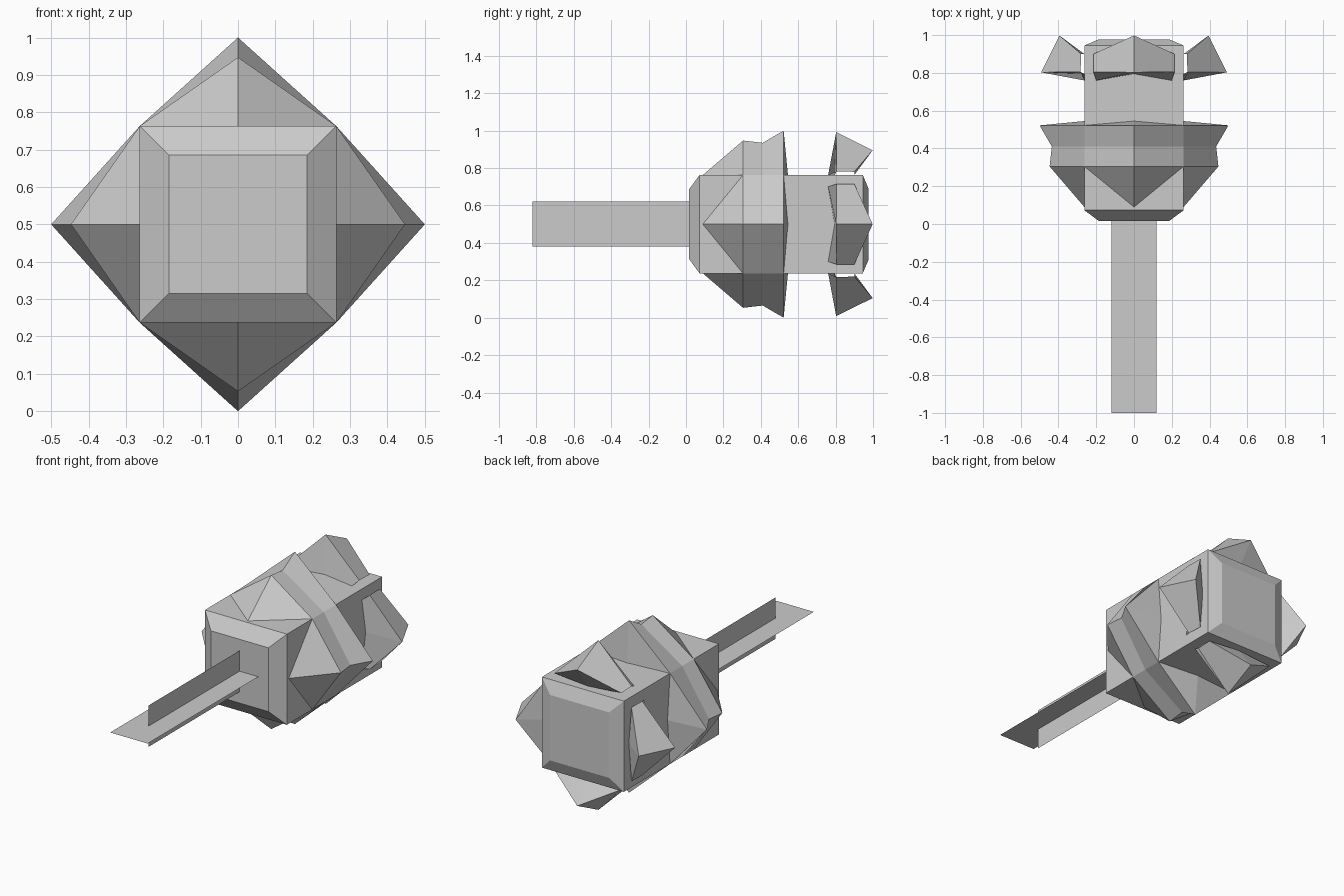
import bpy, bmesh
from math import pi
from mathutils import Matrix

if "Cube" in bpy.data.objects:
    bpy.data.objects.remove(bpy.data.objects["Cube"])

CZ = 0.5      # height of the long axis
W = 0.263     # body half width


def make(name, verts, faces, turn=0.0):
    """Mesh built around the y axis, turned about it and lifted to the axis height."""
    bm = bmesh.new()
    vs = [bm.verts.new(v) for v in verts]
    for f in faces:
        bm.faces.new([vs[i] for i in f])
    bmesh.ops.recalc_face_normals(bm, faces=bm.faces)
    bm.transform(Matrix.Translation((0, 0, CZ)) @ Matrix.Rotation(turn, 4, 'Y'))
    me = bpy.data.meshes.new(name)
    bm.to_mesh(me)
    bm.free()
    ob = bpy.data.objects.new(name, me)
    bpy.context.collection.objects.link(ob)
    return ob


# square body with chamfered ends: lofted square rings
rings = [(0.015, 0.185), (0.073, W), (0.945, W), (0.976, 0.19)]
verts = [(sx * r, y, sz * r) for y, r in rings
         for sx, sz in ((-1, -1), (1, -1), (1, 1), (-1, 1))]
faces = [(0, 1, 2, 3), (12, 13, 14, 15)]
for k in range(3):
    for i in range(4):
        j = (i + 1) % 4
        faces.append((4*k + i, 4*k + j, 4*k + 4 + j, 4*k + 4 + i))
make("body", verts, faces)

# handle of two crossed flat strips
make("handle_flat", [(-.12, -1, 0), (.12, -1, 0), (.12, .016, 0), (-.12, .016, 0)], [(0, 1, 2, 3)])
make("handle_upright", [(0, -.82, -.12), (0, .016, -.12), (0, .016, .12), (0, -.82, .12)], [(0, 1, 2, 3)])

# front flare: nose, three triangular sections, shallow back
flare_v = [(0, .09, W)]
for y, h in ((.305, .447), (.41, .435), (.522, .5)):
    flare_v += [(-W, y, W), (0, y, h), (W, y, W)]
flare_v.append((0, .545, W))
flare_f = [(0, 1, 2), (0, 2, 3)]
for a in (1, 4):
    flare_f += [(a, a + 3, a + 4, a + 1), (a + 1, a + 4, a + 5, a + 2)]
flare_f += [(7, 10, 8), (8, 10, 9)]

# rear fin: roof panels, front skirt and back closing onto the body
fin_v = [(-.215, .805, .283), (0, .803, .492), (.215, .805, .283),   # front edge
         (-.215, .9, .28), (0, .998, .395), (.215, .9, .28),         # back edge
         (-.2, .76, W), (0, .795, W), (.2, .76, W),                  # skirt
         (0, .9, W)]
fin_f = [(0, 1, 4, 3), (1, 2, 5, 4),
         (6, 7, 1, 0), (7, 8, 2, 1),
         (3, 4, 9), (4, 5, 9)]

# one flare and one fin on each of the four sides
for n, side in enumerate(("top", "right", "bottom", "left")):
    make("flare_" + side, flare_v, flare_f, n * pi / 2)
    make("rear_fin_" + side, fin_v, fin_f, n * pi / 2)
